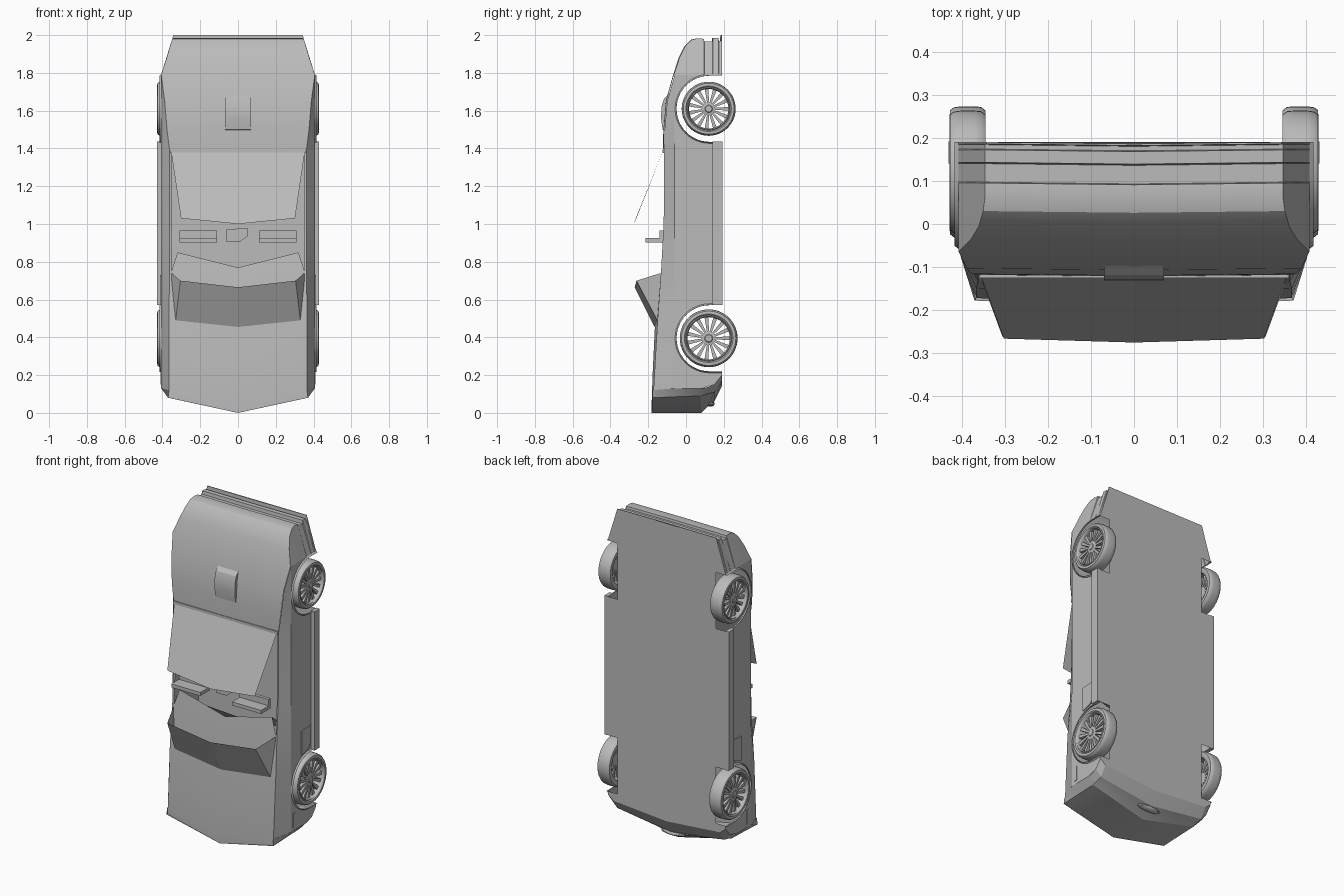
import bpy, bmesh, math
from mathutils import Matrix

if "Cube" in bpy.data.objects:
    bpy.data.objects.remove(bpy.data.objects["Cube"])

grey = bpy.data.materials.new("body_grey")
grey.diffuse_color = (0.5, 0.5, 0.5, 1)
grey.use_nodes = True
grey.node_tree.nodes["Principled BSDF"].inputs["Base Color"].default_value = grey.diffuse_color


def finish(name, bm, mirror=True, smooth=25):
    bmesh.ops.remove_doubles(bm, verts=bm.verts, dist=0.0005)
    bmesh.ops.recalc_face_normals(bm, faces=bm.faces)
    me = bpy.data.meshes.new(name)
    bm.to_mesh(me)
    bm.free()
    ob = bpy.data.objects.new(name, me)
    bpy.context.collection.objects.link(ob)
    me.materials.append(grey)
    if mirror:
        ob.modifiers.new("Mirror", 'MIRROR')
    if smooth:
        bpy.ops.object.select_all(action='DESELECT')
        bpy.context.view_layer.objects.active = ob
        ob.select_set(True)
        bpy.ops.object.shade_smooth_by_angle(angle=math.radians(smooth))
    return ob


def strips(name, rows, **kw):
    # bridge rows of equal point counts with quads
    bm = bmesh.new()
    vs = [[bm.verts.new(p) for p in r] for r in rows]
    for a, b in zip(vs, vs[1:]):
        for i in range(len(a) - 1):
            bm.faces.new((a[i], a[i + 1], b[i + 1], b[i]))
    return finish(name, bm, **kw)


def polygon(name, pts, thick=0, **kw):
    bm = bmesh.new()
    f = bm.faces.new([bm.verts.new(p) for p in pts])
    if thick:
        r = bmesh.ops.extrude_face_region(bm, geom=[f])
        for v in r['geom']:
            if isinstance(v, bmesh.types.BMVert):
                v.co.x += thick
    return finish(name, bm, smooth=0, **kw)


def add_box(bm, x, y, z):
    r = bmesh.ops.create_cube(bm, size=1)
    c = [(a + b) / 2 for a, b in (x, y, z)]
    s = [b - a for a, b in (x, y, z)]
    bmesh.ops.transform(bm, verts=r['verts'],
                        matrix=Matrix.Translation(c) @ Matrix.Diagonal((*s, 1)))


def box(name, x, y, z, mirror=True):
    bm = bmesh.new()
    add_box(bm, x, y, z)
    return finish(name, bm, mirror, 0)


AY, AR = 0.125, 0.175          # wheel arch height and radius
ARCHES = (1.61, 0.395)
BELT = -0.06                   # where the shoulder meets the side


def arch(zc, r=AR):
    pts = [(0.19, zc + r)]
    pts += [(AY - r * math.sin(t), zc + r * math.cos(t))
            for t in [math.pi * i / 24 for i in range(25)]]
    return pts + [(0.19, zc - r)]


# lower side panel with both wheel arches
outline = [(BELT, 0.13), (BELT, 1.79), (0.19, 1.79)] + arch(ARCHES[0]) + arch(ARCHES[1])
outline += [(0.19, 0.2), (0.15, 0.15), (0.08, 0.13)]
polygon("side_panel", [(0.407, y, z) for y, z in outline])

# arch lips
for n, zc in enumerate(ARCHES):
    strips("arch_lip_%d" % n, [[(0.407, y, z) for y, z in arch(zc)],
                               [(0.416, y, z) for y, z in arch(zc, AR + 0.001)],
                               [(0.407, y, z) for y, z in arch(zc, AR + 0.008)]])

# shoulder between side panel and upper surfaces
top = [(0.365, -0.172, 0.12), (0.366, -0.15, 0.5), (0.362, -0.132, 0.75), (0.362, -0.118, 1.0),
       (0.362, -0.116, 1.39), (0.376, -0.113, 1.5), (0.388, -0.1, 1.65), (0.407, BELT, 1.79)]
strips("shoulder", [top, [(0.407, BELT, max(z, 0.13)) for x, y, z in top]])
# inner cockpit edge
strips("cockpit_edge", [top[1:5], [(0.352, y + 0.002, z) for x, y, z in top[1:5]],
                        [(0.352, y + 0.06, z) for x, y, z in top[1:5]]], smooth=0)

# rear cover with stepped tail, continued round the corners
tail = [(0.362, -0.118, 1.39), (0.376, -0.116, 1.5), (0.388, -0.103, 1.65), (0.407, BELT - 0.004, 1.79),
        (0.378, -0.035, 1.88), (0.36, -0.005, 1.94), (0.35, 0.03, 1.975), (0.346, 0.06, 1.983),
        (0.346, 0.095, 1.98), (0.346, 0.097, 1.965), (0.346, 0.14, 1.965), (0.346, 0.143, 1.985),
        (0.346, 0.172, 1.985), (0.346, 0.174, 1.97), (0.346, 0.184, 1.97), (0.342, 0.186, 2.0),
        (0.342, 0.19, 2.0)]
strips("rear_cover", [[(0, y - 0.004, z) for x, y, z in tail], tail])
strips("tail_corner", [tail[3:], [(0.407, y, 1.79) for x, y, z in tail[3:]]])

# pointed front deck, running back under the windscreen to the dashboard
side = [(0.37, -0.17, 0.08), (0.365, -0.172, 0.12), (0.365, -0.16, 0.3), (0.366, -0.15, 0.5),
        (0.362, -0.134, 0.72), (0.32, -0.12, 0.85)]
mid = [(0, -0.182, 0), (0, -0.182, 0.05), (0, -0.176, 0.22), (0, -0.165, 0.45),
       (0, -0.14, 0.66), (0, -0.125, 0.77)]
strips("front_deck", [mid, side])
strips("dashboard", [[(0, -0.125, 0.77), (0.32, -0.12, 0.85)],
                     [(0, 0.0, 0.72), (0.34, 0.0, 0.74)]])

# nose: V-shaped layers curling under
layers = [(-0.178, 0, 0.08, 0.12), (-0.06, 0.0, 0.085, 0.13), (0.08, 0.0, 0.09, 0.13),
          (0.11, 0.03, 0.1, 0.135), (0.15, 0.06, 0.11, 0.15), (0.19, 0.14, 0.17, 0.2)]
strips("nose", [[(0, y - (0.004 if i == 0 else 0), a), (0.37, y, b), (0.365 if i == 0 else 0.407, y, c)]
                for i, (y, a, b, c) in enumerate(layers)])
bm = bmesh.new()
bmesh.ops.create_uvsphere(bm, u_segments=24, v_segments=8, radius=1,
                          matrix=Matrix.Translation((0, 0.13, 0.048)) @ Matrix.Diagonal((0.08, 0.022, 0.015, 1)))
finish("nose_intake", bm, False)

# flat floor with wheel notches
floor = [(0, 0.14), (0, 2.0), (0.342, 2.0), (0.407, 1.79)]
for zc in ARCHES:
    floor += [(0.407, zc + AR), (0.34, zc + AR), (0.34, zc - AR), (0.407, zc - AR)]
floor += [(0.407, 0.2), (0.37, 0.17)]
polygon("floor", [(x, 0.19, z) for x, z in floor])

# sills, side vents, marker lights
box("sill", (0.405, 0.43), (0.14, 0.192), (0.57, 1.437))
polygon("side_vent", [(0.407, y, z) for y, z in
                      [(0.04, 0.575), (0.1, 0.59), (0.13, 0.62), (0.13, 0.73), (0.04, 0.725)]], 0.006)
box("marker_light", (0.405, 0.41), (-0.04, -0.016), (0.15, 0.24))

# windscreen with side wings
strips("windscreen", [[(0, -0.167, 0.455), (0, -0.272, 0.665)],
                      [(0.33, -0.152, 0.49), (0.305, -0.262, 0.70)],
                      [(0.355, -0.135, 0.56), (0.352, -0.135, 0.74)]], smooth=0)

# raised rear window
strips("rear_window", [[(0, -0.12, 1.39), (0, -0.275, 1.0)],
                       [(0.355, -0.12, 1.39), (0.302, -0.266, 1.03)]], smooth=0)
box("window_base", (0, 0.36), (-0.125, -0.1), (1.375, 1.395))

# rounded air scoop on the rear cover
scoop = [(-0.1, 1.49), (-0.124, 1.5), (-0.132, 1.56), (-0.13, 1.62), (-0.118, 1.66), (-0.095, 1.685)]
strips("air_scoop", [[(0, -0.09, z) for y, z in scoop], [(0.07, -0.09, z) for y, z in scoop],
                     [(0.07, y, z) for y, z in scoop], [(0, y, z) for y, z in scoop]])

# headrest bars and centre mirror
bm = bmesh.new()
add_box(bm, (0.11, 0.31), (-0.215, -0.125), (0.903, 0.925))
add_box(bm, (0.11, 0.31), (-0.14, -0.12), (0.903, 0.965))
finish("headrest", bm, True, 0)
polygon("centre_block", [(-0.06, -0.13, 0.905), (0.01, -0.13, 0.905), (0.05, -0.13, 0.935),
                         (0.05, -0.13, 0.98), (-0.06, -0.13, 0.97)], mirror=False)


# wheels: turned tyre and rim, hub, spokes
def wheel(name, zc, R):
    bm = bmesh.new()
    prof = [(0.35, 0.74), (0.345, 0.80), (0.345, 0.94), (0.355, 0.99), (0.37, 1.0), (0.402, 1.0),
            (0.418, 0.985), (0.427, 0.94), (0.428, 0.84), (0.422, 0.80), (0.426, 0.77),
            (0.416, 0.73), (0.35, 0.74)]
    hub = [(0.395, 0.0), (0.395, 0.24), (0.415, 0.24), (0.418, 0.14), (0.422, 0.12), (0.422, 0.0)]
    n = 48
    for p in (prof, hub):
        rings = [[bm.verts.new((x, R * r * math.cos(a), R * r * math.sin(a)))
                  for a in [2 * math.pi * i / n for i in range(n)]] for x, r in p]
        for a, b in zip(rings, rings[1:]):
            for i in range(n):
                j = (i + 1) % n
                bm.faces.new((a[i], a[j], b[j], b[i]))
    for k in range(15):
        r = bmesh.ops.create_cube(bm, size=1)
        for v in r['verts']:
            out = v.co.y > 0
            v.co = (0.405 + v.co.x * 0.02, R * (0.76 if out else 0.2),
                    v.co.z * R * (0.14 if out else 0.07))
        bmesh.ops.rotate(bm, verts=r['verts'], matrix=Matrix.Rotation(2 * math.pi * k / 15, 3, 'X'))
    ob = finish(name, bm, True, 35)
    ob.location = (0, 0.12, zc)


wheel("rear_wheel", ARCHES[0], 0.143)
wheel("front_wheel", ARCHES[1], 0.153)
